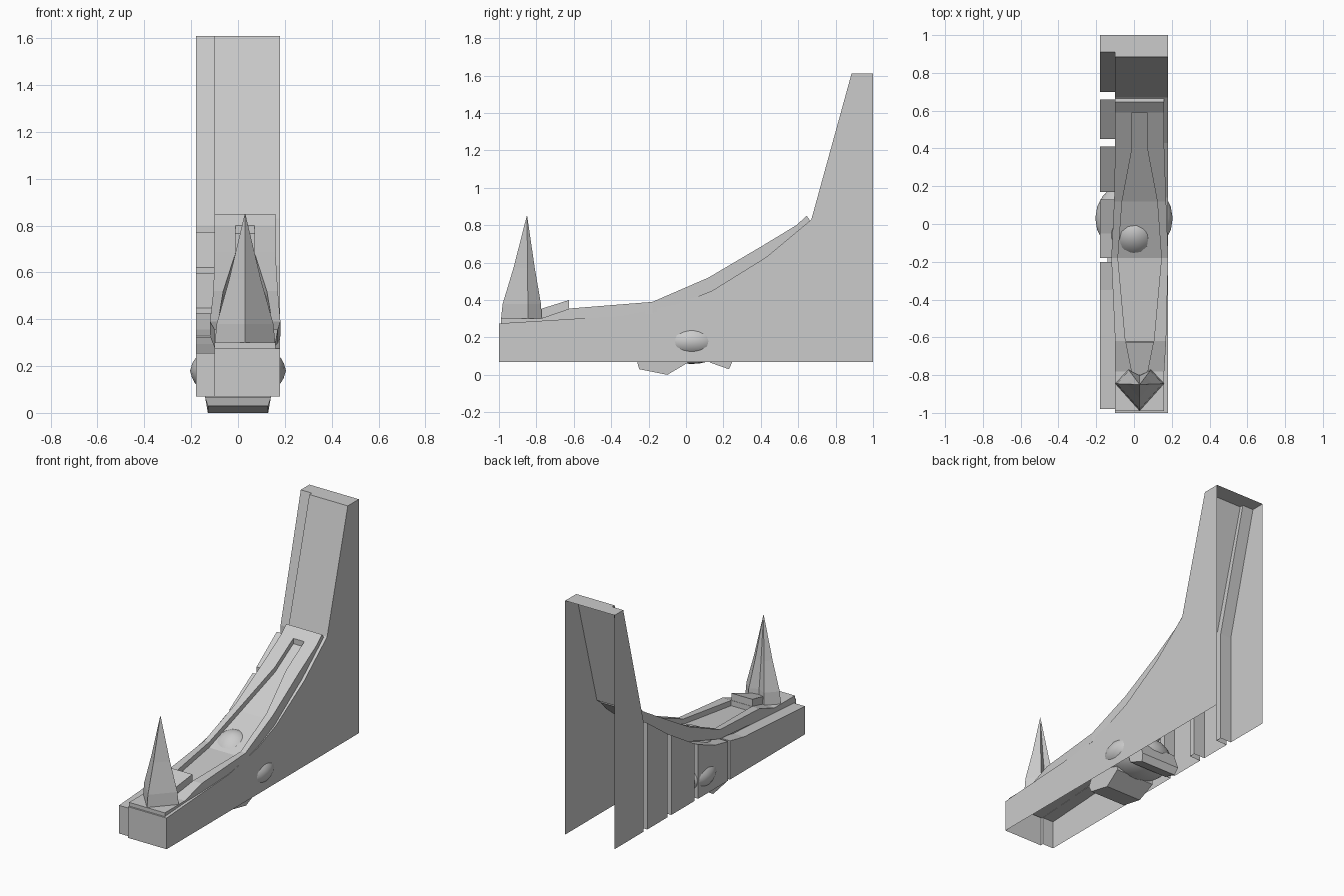
import bpy, bmesh, math

if "Cube" in bpy.data.objects:
    bpy.data.objects.remove(bpy.data.objects["Cube"])

grey = bpy.data.materials.new("plain grey")
grey.diffuse_color = (0.6, 0.6, 0.6, 1)
grey.use_nodes = True
grey.node_tree.nodes["Principled BSDF"].inputs["Base Color"].default_value = grey.diffuse_color


def make(name, faces, smooth=False):
    """Object from a list of polygons, each a list of points."""
    bm = bmesh.new()
    for f in faces:
        bm.faces.new([bm.verts.new(p) for p in f])
    bmesh.ops.remove_doubles(bm, verts=bm.verts, dist=0.0005)
    bmesh.ops.recalc_face_normals(bm, faces=bm.faces)
    me = bpy.data.meshes.new(name)
    bm.to_mesh(me)
    bm.free()
    me.materials.append(grey)
    ob = bpy.data.objects.new(name, me)
    bpy.context.collection.objects.link(ob)
    return ob


def strip(path, x0, x1):
    return [[(x0, *a), (x1, *a), (x1, *b), (x0, *b)] for a, b in zip(path, path[1:])]


def height(path, y):
    for (y0, z0), (y1, z1) in zip(path, path[1:]):
        if y1 > y0 and y0 <= y <= y1:
            return z0 + (z1 - z0) * (y - y0) / (y1 - y0)
    return path[-1][1]


def loft(rows):
    faces = [rows[0], rows[-1]]
    for a, b in zip(rows, rows[1:]):
        n = len(a)
        faces += [[a[i], a[(i + 1) % n], b[(i + 1) % n], b[i]] for i in range(n)]
    return faces


# Main shell: open below and behind, profile given in (y, z)
BASE, XL, XS, XR = 0.07, -0.18, -0.10, 0.18
main = [(-1, BASE), (-1, .275), (-.35, .315), (-.05, .375), (.14, .45),
        (.43, .63), (.67, .83), (.885, 1.61), (1, 1.61)]
left = [(-.98, BASE), (-.98, .255), (-.35, .295), (-.05, .355), (.14, .43),
        (.45, .62), (.70, .80), (.91, 1.61), (1, 1.61)]
shell = strip(main, XS, XR)
shell.append([(XR, *p) for p in main + [(1, BASE)]])
for i in range(len(main) - 1):          # step between main and left tops
    q = [main[i], main[i + 1], left[i + 1], left[i]]
    q = [p for k, p in enumerate(q) if p not in q[:k]]
    shell.append([(XS, *p) for p in q])
make("main_shell", shell)

# Left wall: five panels parted by narrow slots
panels = [(-.98, -.20), (-.18, .13), (.17, .41), (.45, .66), (.70, 1)]
wall = []
for k, (y0, y1) in enumerate(panels):
    inner = [p for p in left[1:] if y0 + .001 < p[0] < y1 - .001]
    z0 = .255 if k == 0 else height(left[1:], y0)
    top = [(y0, z0)] + inner + [(y1, height(left[1:], y1))]
    wall.append([(XL, *p) for p in [(y0, BASE)] + top + [(y1, BASE)]])
    wall += strip([(y0, BASE)] + top, XL, XS)
    if k < 4:
        y2 = panels[k + 1][0]
        wall += strip([top[-1], (y1, BASE)], XL, XS)
        wall.append([(XS, y1, BASE), (XS, y2, BASE),
                     (XS, y2, height(left[1:], y2)), (XS, *top[-1])])
make("left_slotted_wall", wall)

# Raised rail with a tapering groove: y, z, left x, right x, groove half width, depth
D, CX = .035, .03
sections = [(-.99, .30, -.10, .16, .04, 0), (-.78, .30, -.10, .16, .04, 0),
            (-.62, .355, -.10, .17, .075, 0), (-.62, .355, -.10, .17, .075, D),
            (-.18, .39, -.12, .181, .115, D), (.12, .52, -.105, .17, .093, D),
            (.40, .685, -.10, .16, .04, D), (.59, .80, -.10, .16, .04, D),
            (.59, .80, -.10, .16, .04, 0), (.645, .85, -.10, .16, .04, 0)]
rows = []
for y, z, xl, xr, h, d in sections:
    zb = height(main[1:], y) - .02
    yb = y
    if y > .6:
        yb, zb = .667, .82
    rows.append([(xl, yb, zb), (xl, y, z), (CX - h, y, z), (CX - h, y, z - d),
                 (CX + h, y, z - d), (CX + h, y, z), (xr, y, z), (xr, yb, zb)])
make("grooved_rail", loft(rows))

# Wedge block at the front of the groove
make("wedge_block", loft([
    [(CX - .04, -.78, .29), (CX - .04, -.80, .345), (CX + .04, -.80, .345), (CX + .04, -.78, .29)],
    [(CX - .075, -.625, .31), (CX - .075, -.625, .40), (CX + .075, -.625, .40), (CX + .075, -.625, .31)]]))

# Front spike: notched base ring, narrower middle ring, point
ring = [(0, -.14), (.13, .005), (.06, .08), (0, .05), (-.06, .08), (-.13, .005)]
levels = [(1, .29), (.93, .38), (.52, .57), (.01, .85)]
make("front_spike", loft([[(CX + x * s, -.85 + y * s, z) for x, y in ring] for s, z in levels]))


# Rounded core inside the shell, poking out at sides and top
def ball(name, centre, radii):
    bpy.ops.mesh.primitive_ico_sphere_add(subdivisions=3, radius=1, location=centre)
    ob = bpy.context.object
    ob.name, ob.scale = name, radii
    ob.data.materials.append(grey)
    bpy.ops.object.shade_smooth_by_angle(angle=math.radians(40))


ball("core_side_bulge", (0, .03, .18), (.205, .20, .122))
ball("core_top_bulge", (0, -.04, .245), (.15, .15, .19))

# Faceted lobes under the core
lobes = {"core_front_lobe": [(-.26, .065), (-.25, .03), (-.10, 0), (.01, .065), (0, .18), (-.20, .18)],
         "core_rear_lobe": [(.13, .065), (.23, .03), (.25, .075), (.21, .18), (.10, .18)]}
for name, prof in lobes.items():
    make(name, loft([[(x * (.92 if z < .05 else 1), y, z) for y, z in prof] for x in (-.14, .14)]))
